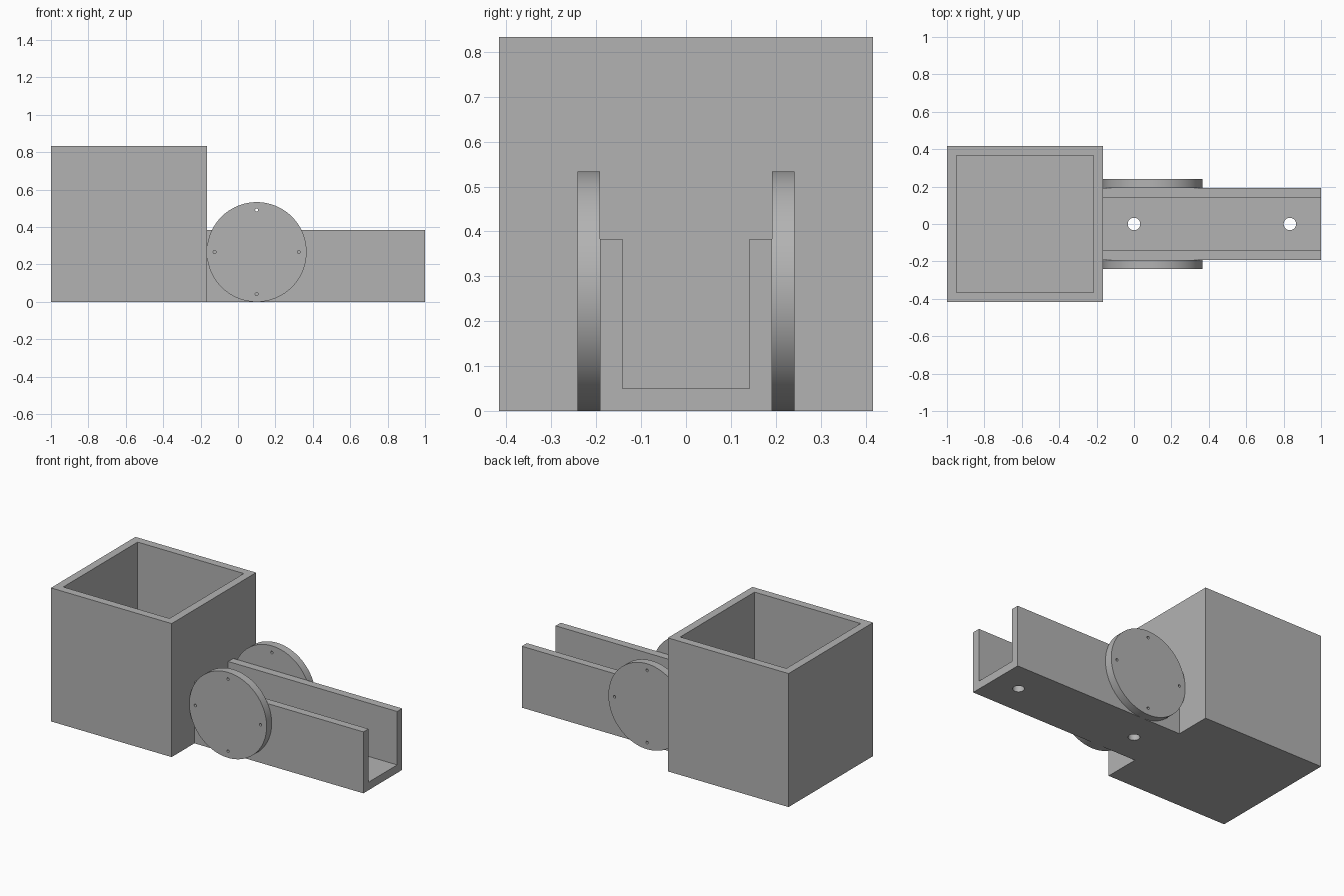
import bpy
import bmesh
import math
from mathutils import Matrix, Vector

default = bpy.data.objects.get("Cube")
if default:
    bpy.data.objects.remove(default, do_unlink=True)

WALL = 0.05
BOX = 0.8333                  # edge of the open box
BOX_END = -1 + BOX            # face where the channel starts
HALF_W, RAIL_H = 0.1917, 0.3833
DISC_R, DISC_X = 0.2667, 0.1

grey = bpy.data.materials.new("plain grey")
grey.use_nodes = True
colour = (0.45, 0.45, 0.45, 1)
grey.diffuse_color = colour
grey.node_tree.nodes["Principled BSDF"].inputs["Base Color"].default_value = colour


def make_object(name, bm):
    bmesh.ops.recalc_face_normals(bm, faces=bm.faces)
    mesh = bpy.data.meshes.new(name)
    bm.to_mesh(mesh)
    bm.free()
    mesh.materials.append(grey)
    obj = bpy.data.objects.new(name, mesh)
    bpy.context.collection.objects.link(obj)
    return obj


def add_cylinder(bm, centre, radius, depth, axis, segments):
    turn = Vector((0, 0, 1)).rotation_difference(Vector(axis)).to_matrix().to_4x4()
    bmesh.ops.create_cone(bm, cap_ends=True, segments=segments, radius1=radius,
                          radius2=radius, depth=depth,
                          matrix=Matrix.Translation(centre) @ turn)


def select_only(obj):
    bpy.ops.object.select_all(action="DESELECT")
    obj.select_set(True)
    bpy.context.view_layer.objects.active = obj


def drill(obj, centres, radius, depth, axis):
    """Cut round holes, then drop the cutter."""
    bm = bmesh.new()
    for c in centres:
        add_cylinder(bm, c, radius, depth, axis, 24)
    cutter = make_object("hole_cutter", bm)
    cutter.hide_render = True
    mod = obj.modifiers.new("holes", "BOOLEAN")
    mod.operation, mod.solver, mod.object = "DIFFERENCE", "EXACT", cutter
    select_only(obj)
    bpy.ops.object.modifier_apply(modifier=mod.name)
    bpy.data.objects.remove(cutter, do_unlink=True)
    bpy.ops.object.shade_smooth_by_angle(angle=math.radians(30))


# Open box: inset the top face and push it down to the floor
bm = bmesh.new()
bmesh.ops.create_cube(bm, size=BOX,
                      matrix=Matrix.Translation((-1 + BOX / 2, 0, BOX / 2)))
top = max(bm.faces, key=lambda f: f.calc_center_median().z)
bmesh.ops.inset_region(bm, faces=[top], thickness=WALL, use_even_offset=True)
well = bmesh.ops.extrude_discrete_faces(bm, faces=[top])["faces"][0]
bmesh.ops.translate(bm, verts=well.verts, vec=(0, 0, WALL - BOX))
make_object("open_box", bm)

# U-shaped channel: profile extruded along x
inner = HALF_W - WALL
profile = [(-HALF_W, 0), (HALF_W, 0), (HALF_W, RAIL_H), (inner, RAIL_H),
           (inner, WALL), (-inner, WALL), (-inner, RAIL_H), (-HALF_W, RAIL_H)]
bm = bmesh.new()
face = bm.faces.new([bm.verts.new((BOX_END, y, z)) for y, z in profile])
ext = bmesh.ops.extrude_face_region(bm, geom=[face])["geom"]
bmesh.ops.translate(bm, verts=[v for v in ext if isinstance(v, bmesh.types.BMVert)],
                    vec=(1 - BOX_END, 0, 0))
channel = make_object("channel", bm)
drill(channel, [(0, 0, 0), (BOX, 0, 0)], 0.0333, 4 * WALL, (0, 0, 1))

# Side discs, each with four pin holes
for name, side in (("left_disc", 1), ("right_disc", -1)):
    y = side * (HALF_W + WALL / 2)
    bm = bmesh.new()
    add_cylinder(bm, (DISC_X, y, DISC_R), DISC_R, WALL, (0, 1, 0), 96)
    disc = make_object(name, bm)
    pins = [(DISC_X + 0.225 * math.cos(a), y, DISC_R + 0.225 * math.sin(a))
            for a in (i * math.pi / 2 for i in range(4))]
    drill(disc, pins, 0.0083, 2 * WALL, (0, 1, 0))
